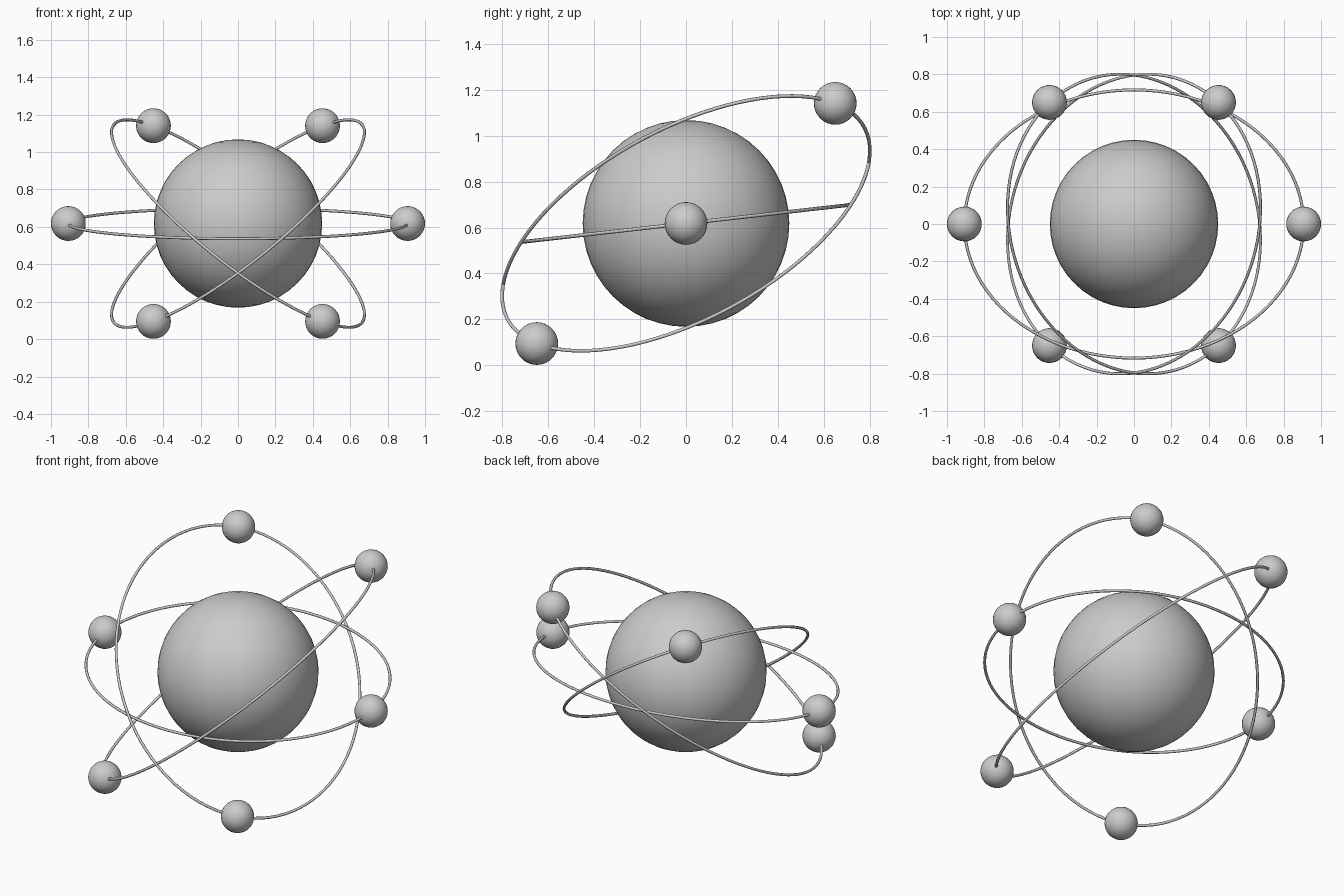
import bpy
from math import cos, sin, tau
from mathutils import Vector

if "Cube" in bpy.data.objects:
    bpy.data.objects.remove(bpy.data.objects["Cube"])

CENTRE = Vector((0, 0, 0.618))
ELECTRON_R = 0.093
TUBE_R = 0.008


def ball(name, loc, radius, segments, rings):
    bpy.ops.mesh.primitive_uv_sphere_add(
        segments=segments, ring_count=rings, radius=radius, location=loc)
    ob = bpy.context.object
    ob.name = name
    bpy.ops.object.shade_smooth()
    return ob


def orbit(name, u, v, count=96):
    """Thin elliptical tube spanned by the half-axes u and v."""
    cu = bpy.data.curves.new(name, 'CURVE')
    cu.dimensions = '3D'
    cu.bevel_depth = TUBE_R
    cu.bevel_resolution = 2
    sp = cu.splines.new('POLY')
    sp.points.add(count - 1)
    for i, p in enumerate(sp.points):
        t = tau * i / count
        p.co = (*(u * cos(t) + v * sin(t)), 1)
    sp.use_cyclic_u = True
    ob = bpy.data.objects.new(name, cu)
    ob.location = CENTRE
    bpy.context.collection.objects.link(ob)


# Central nucleus
ball("nucleus", CENTRE, 0.45, 48, 24)

# Half-axes of the three orbits: one nearly level, two mirrored tilted ones
axes = {
    "level": (Vector((0.907, 0, 0)), Vector((0, 0.717, 0.081))),
    "right": (Vector((0.452, 0.65, 0.523)), Vector((0.503, -0.468, 0.185))),
    "left": (Vector((-0.452, 0.65, 0.523)), Vector((-0.503, -0.468, 0.185))),
}

# Each orbit carries an electron at both ends of its long axis
for key, (u, v) in axes.items():
    orbit(f"{key}_orbit", u, v)
    for n, s in enumerate((1, -1), 1):
        ball(f"{key}_electron_{n}", CENTRE + u * s, ELECTRON_R, 32, 16)
